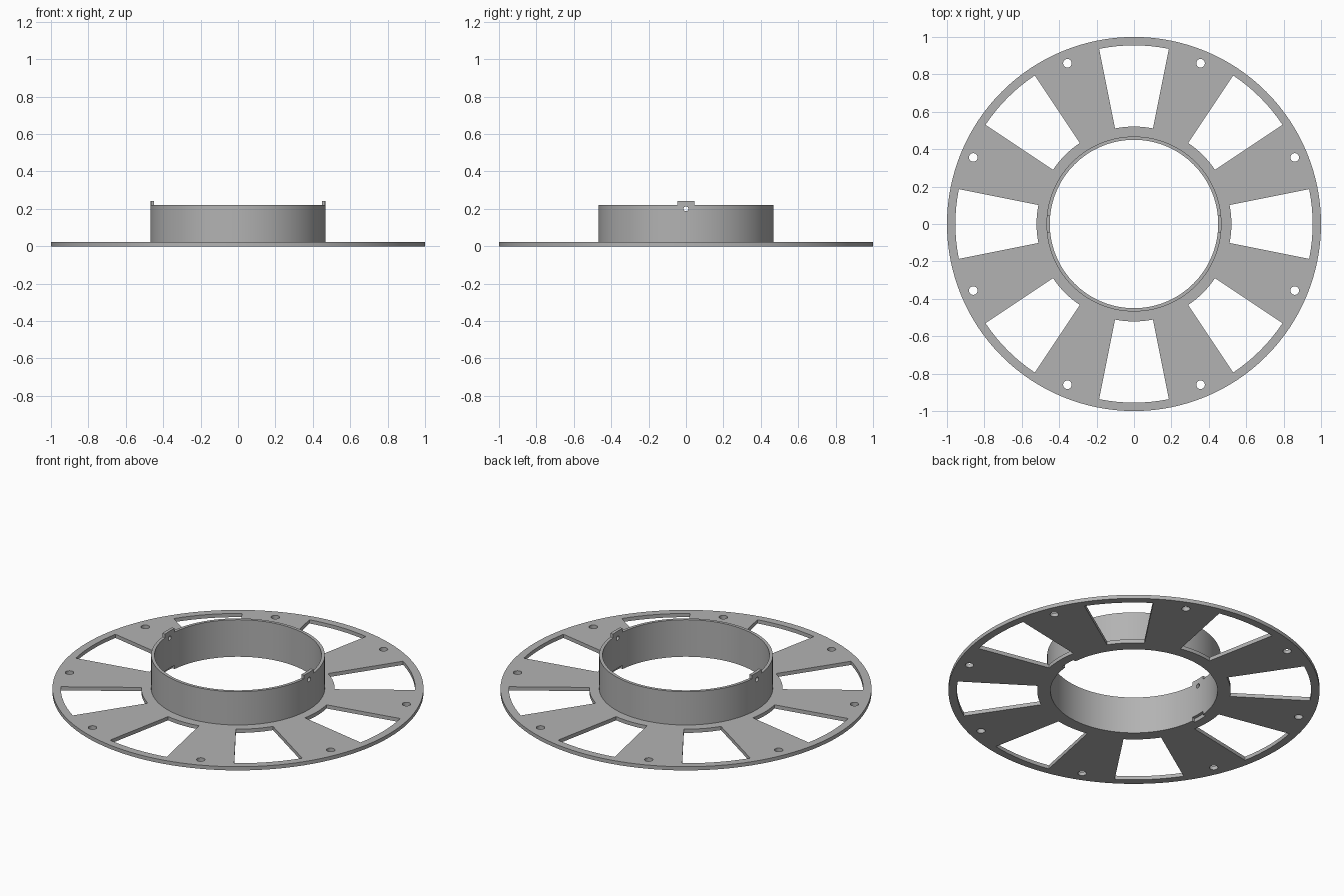
import bpy
import math

if "Cube" in bpy.data.objects:
    bpy.data.objects.remove(bpy.data.objects["Cube"])

SEGMENTS = 128                 # steps around the full circle
STEP = 2 * math.pi / SEGMENTS
R_IN, R_COLLAR = 0.45, 0.468   # collar wall radii
Z_FLANGE, Z_COLLAR, Z_TAB = 0.022, 0.22, 0.242

grey = bpy.data.materials.new("light_grey")
grey.diffuse_color = (0.45, 0.45, 0.45, 1)
grey.use_nodes = True
grey.node_tree.nodes["Principled BSDF"].inputs["Base Color"].default_value = grey.diffuse_color


def arc(radius, first, last):
    """Points on a circle between two step numbers, inclusive."""
    d = 1 if last >= first else -1
    return [(radius * math.cos(i * STEP), radius * math.sin(i * STEP))
            for i in range(first, last + d, d)]


def circle(radius, x=0.0, y=0.0, sides=SEGMENTS):
    return [(x + radius * math.cos(2 * math.pi * i / sides),
             y + radius * math.sin(2 * math.pi * i / sides)) for i in range(sides)]


def sector(r0, r1, middle, half):
    return arc(r0, middle - half, middle + half) + arc(r1, middle + half, middle - half)


def plate(name, outlines, z0, z1):
    """Extrude closed outlines; outlines inside another one become holes."""
    curve = bpy.data.curves.new(name, 'CURVE')
    curve.dimensions = '2D'
    curve.fill_mode = 'BOTH'
    curve.extrude = (z1 - z0) / 2
    for pts in outlines:
        s = curve.splines.new('POLY')
        s.points.add(len(pts) - 1)
        for p, (x, y) in zip(s.points, pts):
            p.co = (x, y, 0, 1)
        s.use_cyclic_u = True
    ob = bpy.data.objects.new(name, curve)
    bpy.context.collection.objects.link(ob)
    ob.location.z = (z0 + z1) / 2
    bpy.ops.object.select_all(action='DESELECT')
    ob.select_set(True)
    bpy.context.view_layer.objects.active = ob
    bpy.ops.object.convert(target='MESH')
    ob = bpy.context.view_layer.objects.active
    # weld caps to walls
    bpy.ops.object.mode_set(mode='EDIT')
    bpy.ops.mesh.select_all(action='SELECT')
    bpy.ops.mesh.remove_doubles(threshold=0.0001)
    bpy.ops.mesh.normals_make_consistent(inside=False)
    bpy.ops.object.mode_set(mode='OBJECT')
    ob.data.materials.clear()
    ob.data.materials.append(grey)
    bpy.ops.object.shade_smooth_by_angle(angle=math.radians(30))
    return ob


# Flange: bore with two notches, eight windows, eight bolt holes
bore = (arc(R_COLLAR, -2, 2) + arc(R_IN, 2, 62)
        + arc(R_COLLAR, 62, 66) + arc(R_IN, 66, 126))
outlines = [circle(1.0), bore]
for k in range(8):
    outlines.append(sector(0.521, 0.955, 16 * k, 4))
    a = math.radians(22.5 + 45 * k)
    outlines.append(circle(0.023, 0.93 * math.cos(a), 0.93 * math.sin(a), 24))
plate("flange", outlines, 0, Z_FLANGE)

# Collar wall
collar = plate("collar", [circle(R_COLLAR), circle(R_IN)], Z_FLANGE, Z_COLLAR)

# Pin hole through both sides of the collar
bpy.ops.mesh.primitive_cylinder_add(vertices=24, radius=0.013, depth=1.2,
                                    location=(0, 0, 0.2),
                                    rotation=(0, math.pi / 2, 0))
cutter = bpy.context.object
cutter.name = "pin_hole_cutter"
cutter.data.materials.append(grey)
cutter.hide_render = True
cutter.hide_set(True)
cut = collar.modifiers.new("pin_holes", 'BOOLEAN')
cut.object = cutter
cut.operation = 'DIFFERENCE'
cut.solver = 'EXACT'

# Locating tabs above the pin holes
for name, middle in (("tab_right", 0), ("tab_left", SEGMENTS // 2)):
    plate(name, [sector(R_IN, R_COLLAR, middle, 2)], Z_COLLAR, Z_TAB)
